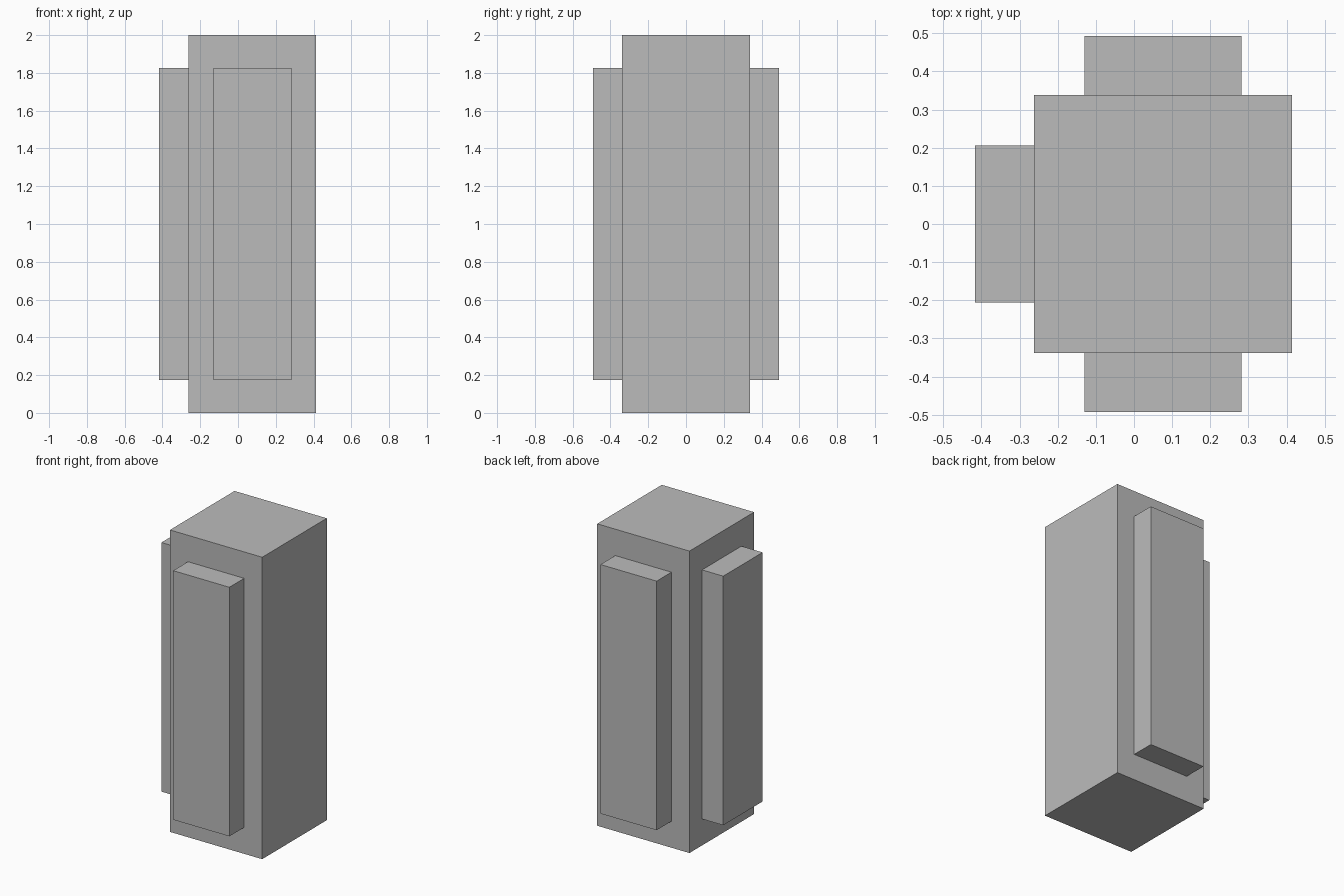
import bpy
from mathutils import Vector

# Remove the default object
default = bpy.data.objects.get("Cube")
if default:
    bpy.data.objects.remove(default, do_unlink=True)

# Single plain grey
grey = bpy.data.materials.new("plain grey")
grey.use_nodes = True
grey.diffuse_color = (0.5, 0.5, 0.5, 1)
grey.node_tree.nodes["Principled BSDF"].inputs["Base Color"].default_value = (0.5, 0.5, 0.5, 1)


def box(name, low, high):
    """Flat-shaded box between two opposite corners."""
    low, high = Vector(low), Vector(high)
    bpy.ops.mesh.primitive_cube_add(size=1, location=(low + high) / 2)
    part = bpy.context.object
    part.name = name
    part.scale = high - low
    bpy.ops.object.transform_apply(location=False, rotation=False, scale=True)
    part.data.materials.append(grey)
    return part


# Pillar core, offset so the whole model is centred
HALF = 0.338           # half width of the core
CX = 0.076             # core centre in x
DEPTH = 0.155          # how far the panels stand out
PANEL = 0.206          # half width of a panel
BOTTOM, TOP = 0.175, 1.825

box("core_column", (CX - HALF, -HALF, 0), (CX + HALF, HALF, 2))

# Raised panels on the front, back and right faces
for name, side in (("front_panel", -1), ("back_panel", 1)):
    inner, outer = side * HALF, side * (HALF + DEPTH)
    box(name, (CX - PANEL, min(inner, outer), BOTTOM),
        (CX + PANEL, max(inner, outer), TOP))
box("right_panel", (CX - HALF - DEPTH, -PANEL, BOTTOM), (CX - HALF, PANEL, TOP))
